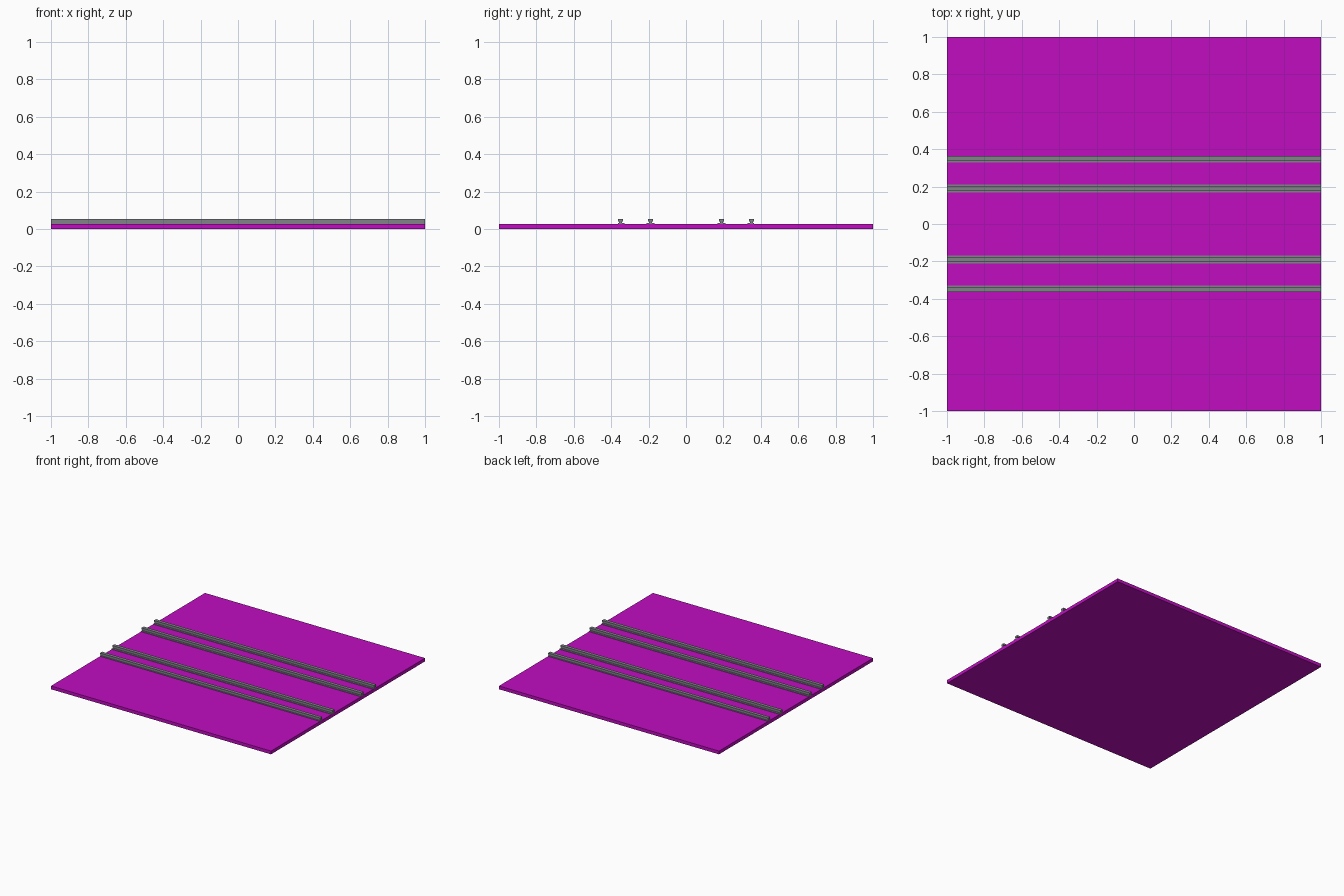
import bpy
import bmesh

cube = bpy.data.objects.get("Cube")
if cube:
    bpy.data.objects.remove(cube, do_unlink=True)


def material(name, rgb):
    mat = bpy.data.materials.new(name)
    mat.use_nodes = True
    mat.diffuse_color = (*rgb, 1)
    mat.node_tree.nodes["Principled BSDF"].inputs["Base Color"].default_value = (*rgb, 1)
    return mat


magenta = material("magenta", (0.53, 0.004, 0.53))
steel = material("steel grey", (0.22, 0.23, 0.25))


def extrude_along_x(name, profile, mat):
    """Extrude a closed (y, z) profile across the full width."""
    bm = bmesh.new()
    face = bm.faces.new([bm.verts.new((-1, y, z)) for y, z in profile])
    ext = bmesh.ops.extrude_face_region(bm, geom=[face])
    verts = [v for v in ext["geom"] if isinstance(v, bmesh.types.BMVert)]
    bmesh.ops.translate(bm, verts=verts, vec=(2, 0, 0))
    bmesh.ops.recalc_face_normals(bm, faces=bm.faces)
    mesh = bpy.data.meshes.new(name)
    bm.to_mesh(mesh)
    bm.free()
    mesh.materials.append(mat)
    obj = bpy.data.objects.new(name, mesh)
    bpy.context.collection.objects.link(obj)
    return obj


# Square ground slab
TOP = 0.027
extrude_along_x("ground_slab", [(-1, 0), (1, 0), (1, TOP), (-1, TOP)], magenta)


# Rails: flat foot, narrow web and square head
def rail(name, center, side, foot_in, foot_out):
    foot, neck, crown = TOP + 0.005, 0.041, 0.055
    web, head = 0.007, 0.0135
    outline = [(-foot_in, TOP), (foot_out, TOP), (foot_out, foot), (web, foot),
               (web, neck), (head, neck), (head, crown), (-head, crown),
               (-head, neck), (-web, neck), (-web, foot), (-foot_in, foot)]
    extrude_along_x(name, [(side * (center + y), z) for y, z in outline], steel)


for side, label in ((-1, "front"), (1, "back")):
    rail(label + "_inner_rail", 0.19, side, 0.022, 0.022)
    rail(label + "_outer_rail", 0.35, side, 0.022, 0.0125)
